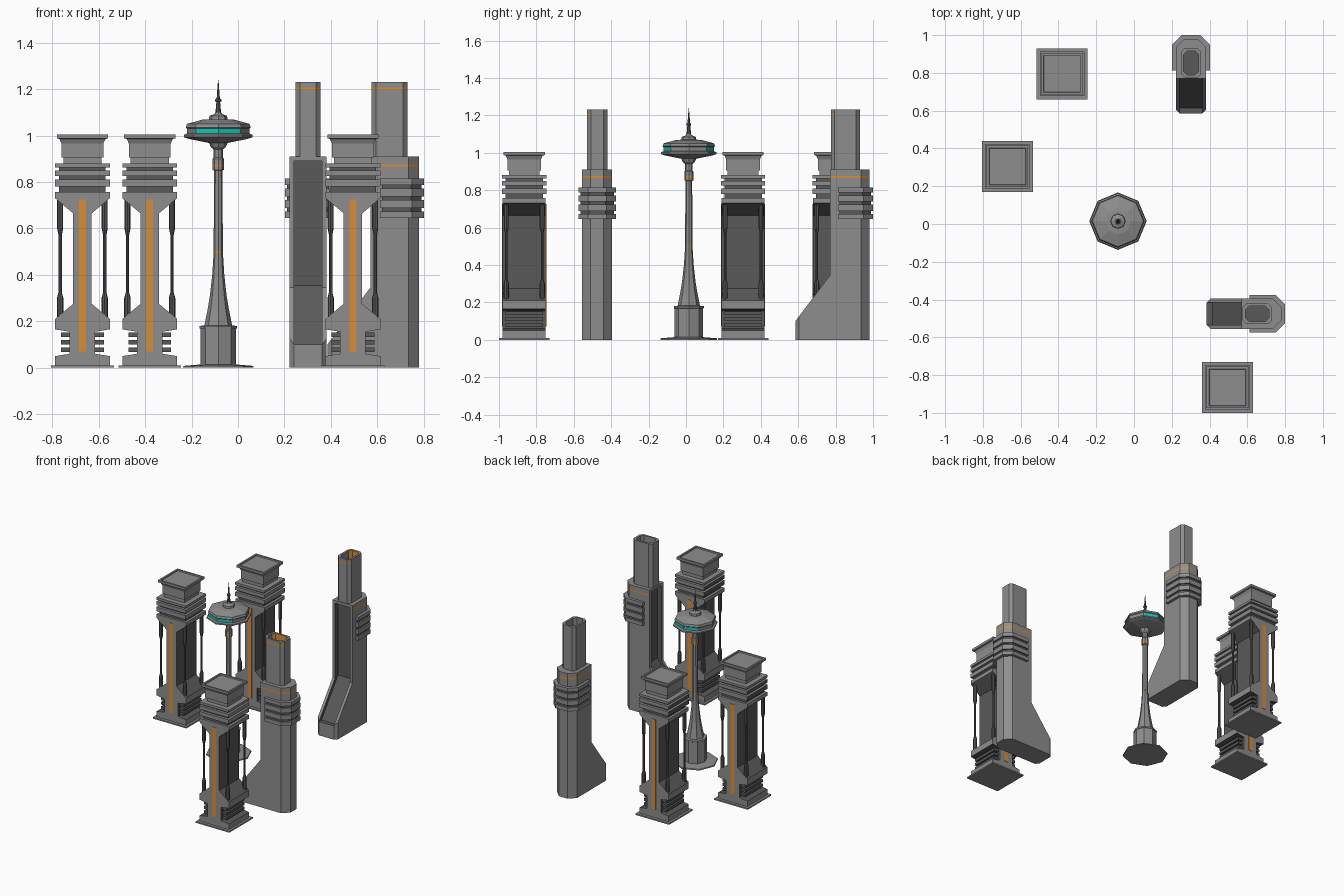
import bpy, bmesh, math
from mathutils import Vector

if "Cube" in bpy.data.objects:
    bpy.data.objects.remove(bpy.data.objects["Cube"])


def material(name, rgb):
    m = bpy.data.materials.new(name)
    m.diffuse_color = (*rgb, 1)
    m.use_nodes = True
    m.node_tree.nodes["Principled BSDF"].inputs["Base Color"].default_value = m.diffuse_color
    return m


MATS = [material("concrete_gray", (0.27, 0.27, 0.27)),
        material("dark_gray", (0.10, 0.10, 0.10)),
        material("orange_light", (0.68, 0.27, 0.04)),
        material("teal_glass", (0.01, 0.55, 0.46))]
GRAY, DARK, ORANGE, TEAL = range(4)


def rect(x0, x1, y0, y1, cf=0, cb=0):
    """Rectangle outline with chamfered front (cf) and back (cb) corners."""
    pts = []
    for x, y, dx, dy, c in ((x0, y0, 1, 1, cf), (x1, y0, -1, 1, cf),
                            (x1, y1, -1, -1, cb), (x0, y1, 1, -1, cb)):
        corner = [(x, y + dy * c), (x + dx * c, y)] if c else [(x, y)]
        pts += corner if dx * dy > 0 else corner[::-1]
    return pts


def ngon(r, n=8):
    return [(r * math.cos(2 * math.pi * i / n), r * math.sin(2 * math.pi * i / n)) for i in range(n)]


def loft(bm, sections, mat=GRAY):
    """Skin a stack of (outline, z) sections and cap both ends."""
    rings = [[bm.verts.new((x, y, z)) for x, y in pts] for pts, z in sections]
    n = len(rings[0])
    faces = [bm.faces.new(rings[0][::-1]), bm.faces.new(rings[-1])]
    for a, b in zip(rings, rings[1:]):
        for i in range(n):
            j = (i + 1) % n
            faces.append(bm.faces.new((a[i], a[j], b[j], b[i])))
    for f in faces:
        f.material_index = mat
        f.normal_update()
    return faces


def box(bm, x0, x1, y0, y1, z0, z1, mat=GRAY):
    return loft(bm, [(rect(x0, x1, y0, y1), z0), (rect(x0, x1, y0, y1), z1)], mat)


def extrude_profile(bm, pts, d0, d1, axis, mat=GRAY):
    """Extrude a profile (u, z) along x or y."""
    put = (lambda u, z, d: (u, d, z)) if axis == "y" else (lambda u, z, d: (d, u, z))
    a = [bm.verts.new(put(u, z, d0)) for u, z in pts]
    b = [bm.verts.new(put(u, z, d1)) for u, z in pts]
    n = len(pts)
    faces = [bm.faces.new(a), bm.faces.new(b[::-1])]
    faces += [bm.faces.new((a[i], b[i], b[(i + 1) % n], a[(i + 1) % n])) for i in range(n)]
    bmesh.ops.recalc_face_normals(bm, faces=faces)
    for f in faces:
        f.material_index = mat
        f.normal_update()
    return faces


def to_mesh(name, bm):
    me = bpy.data.meshes.new(name)
    bm.to_mesh(me)
    bm.free()
    for m in MATS:
        me.materials.append(m)
    return me


def place(name, me, loc, rot=0):
    ob = bpy.data.objects.new(name, me)
    ob.location = loc
    ob.rotation_euler.z = rot
    bpy.context.collection.objects.link(ob)
    return ob


# ---- square tower: I-shaped body, extruded front to back ----
bm = bmesh.new()
box(bm, -.135, .135, -.135, .135, 0, .01)
half = [(.118, .01), (.118, .05), (.055, .06), (.055, .155), (.118, .165), (.118, .21),
        (.04, .275), (.04, .665), (.118, .73), (.118, .757)]
outline = half + [(-x, z) for x, z in half[::-1]]
for f in extrude_profile(bm, outline, -.115, .115, "y"):
    if abs(f.normal.y) < .5 and max(abs(v.co.x) for v in f.verts) < .119:
        if min(abs(v.co.x) for v in f.verts) < .1 and abs(f.normal.x) > .1:
            f.material_index = DARK
body = to_mesh("tower_body", bm)

# side fins in the base notch and the thin corner posts
bm = bmesh.new()
for z in (.068, .1, .132):
    box(bm, -.092, .092, -.1, .1, z, z + .02, DARK)
fins = to_mesh("tower_base_fins", bm)
bm = bmesh.new()
for sx in (-1, 1):
    for sy in (-1, 1):
        faces = loft(bm, [(ngon(r), z) for r, z in
                          ((.014, .205), (.014, .3), (.007, .325), (.007, .57), (.013, .6), (.013, .74))], DARK)
        bmesh.ops.translate(bm, verts=list({v for f in faces for v in f.verts}), vec=(sx * .096, sy * .096, 0))
posts = to_mesh("tower_posts", bm)

# light strips on front and back
bm = bmesh.new()
for s in (-1, 1):
    box(bm, -.015, .015, s * .115 - .003, s * .115 + .003, .07, .725, ORANGE)
strips = to_mesh("tower_light_strips", bm)

# ribbed head and flared roof with a shallow rim
bm = bmesh.new()
head_steps = [(.1, .755), (.1, .78), (.118, .78), (.118, .81), (.1, .81), (.1, .825), (.118, .825),
              (.118, .85), (.1, .85), (.1, .863), (.118, .863), (.118, .88), (.082, .88), (.082, .905),
              (.09, .905), (.09, .965), (.099, .985), (.11, .988), (.11, 1.005), (.098, 1.005), (.096, .997)]
for f in loft(bm, [(rect(-h, h, -h, h), z) for h, z in head_steps]):
    if abs(f.normal.z) < .1 and f.calc_center_median().z < .863 and max(v.co.x for v in f.verts) < .11:
        f.material_index = DARK
head = to_mesh("tower_head", bm)

for i, loc in enumerate(((-.38, .795, 0), (-.67, .305, 0), (.495, -.865, 0)), 1):
    for part in (body, fins, posts, strips, head):
        place(f"{part.name}_{i}", part, loc)


# ---- stack tower: sloped foot, open channel, hollow shaft ----
def stack_tower(i, loc, rot, light_dir):
    bm = bmesh.new()
    extrude_profile(bm, [(-.205, 0), (.19, 0), (.19, .91), (-.02, .91), (-.02, .345), (-.205, .1)], -.08, .08, "x")
    for y, off in ((.19, .045), (-.205, .02)):
        edges = [e for e in bm.edges if all(abs(v.co.y - y) < 1e-4 for v in e.verts)
                 and abs(e.verts[0].co.z - e.verts[1].co.z) > .05]
        bmesh.ops.bevel(bm, geom=edges, offset=off, segments=1, affect="EDGES")
    for z in (.866, .876):
        bmesh.ops.bisect_plane(bm, geom=bm.verts[:] + bm.edges[:] + bm.faces[:],
                               plane_co=(0, 0, z), plane_no=(0, 0, 1))
    bm.normal_update()
    for f in bm.faces:
        f.material_index = ORANGE if (.866 < f.calc_center_median().z < .876 and f.normal.y > -.5) else GRAY
    ob = place(f"stack_body_{i}", to_mesh("stack_body", bm), loc, rot)

    # channel cut into the front
    bm = bmesh.new()
    extrude_profile(bm, [(-.3, .1), (-.175, .1), (.015, .355), (.015, .89), (-.3, .89)], -.06, .06, "x", DARK)
    cutter = place("channel_cutter", to_mesh("channel_cutter", bm), loc, rot)
    cutter.hide_render = True
    mod = ob.modifiers.new("channel", "BOOLEAN")
    mod.operation, mod.object, mod.solver = "DIFFERENCE", cutter, "EXACT"
    bpy.context.view_layer.update()
    cut = bpy.data.meshes.new_from_object(ob.evaluated_get(bpy.context.evaluated_depsgraph_get()))
    ob.modifiers.clear()
    ob.data = cut
    bpy.data.objects.remove(cutter)

    # hollow shaft with a light line near the top
    bm = bmesh.new()
    outer = rect(-.054, .054, -.015, .14, .02, .02)
    inner = rect(-.04, .04, 0, .125, .018, .018)
    for f in loft(bm, [(outer, .9), (outer, 1.196), (outer, 1.206), (outer, 1.23), (inner, 1.23), (inner, 1.17)]):
        c = f.calc_center_median().z
        if 1.196 < c < 1.206 and f.normal.dot(Vector(light_dir)) > .6:
            f.material_index = ORANGE
        if f.normal.z > .5 and c < 1.2:
            f.material_index = DARK
    place(f"stack_shaft_{i}", to_mesh("stack_shaft", bm), loc, rot)

    # ribbed cuff wrapped around the back
    bm = bmesh.new()
    wide = rect(-.1, .1, .022, .21, 0, .05)
    slim = rect(-.09, .09, .03, .2, 0, .046)
    sec = [(wide, .645)]
    for z in (.68, .73, .78):
        sec += [(wide, z - .008), (slim, z - .008), (slim, z + .008), (wide, z + .008)]
    for f in loft(bm, sec + [(wide, .815)]):
        if abs(f.normal.z) < .1 and max(v.co.y for v in f.verts) < .205 and max(abs(v.co.x) for v in f.verts) < .095:
            f.material_index = DARK
    # keep the cuff out of the channel: it only starts behind the channel floor
    place(f"stack_cuff_{i}", to_mesh("stack_cuff", bm), loc, rot)


stack_tower(1, (.302, .79, 0), 0, (0, -1, 0))
stack_tower(2, (.59, -.475, 0), -math.pi / 2, (1, 0, 0))

# ---- observation spire: one eight-sided turned profile ----
spire = [(.152, 0), (.15, .008), (.077, .014), (.077, .168), (.08, .17), (.08, .18), (.06, .182), (.046, .25),
         (.036, .31), (.026, .4), (.02, .495), (.021, .495), (.021, .503), (.02, .503), (.018, .85),
         (.024, .852), (.024, .866), (.024, .876), (.024, .9), (.02, .905), (.02, .94), (.032, .95), (.04, .968),
         (.125, .985), (.148, .993), (.148, 1.003), (.135, 1.008), (.135, 1.03), (.14, 1.035),
         (.135, 1.05), (.07, 1.068), (.04, 1.07), (.038, 1.085), (.018, 1.092), (.012, 1.1),
         (.008, 1.145), (.013, 1.147), (.013, 1.155), (.007, 1.16), (.001, 1.24)]
bm = bmesh.new()
for f in loft(bm, [(ngon(r), z) for r, z in spire]):
    z, n = f.calc_center_median().z, f.normal
    if abs(n.z) < .1 and (.495 < z < .503 or .866 < z < .876):
        f.material_index = ORANGE
    elif 1.01 < z < 1.028 and abs(n.z) < .1 and abs(n.y) > abs(n.x):
        f.material_index = TEAL
    elif z > 1.1:
        f.material_index = DARK
place("observation_spire", to_mesh("observation_spire", bm), (-.085, .015, 0))
